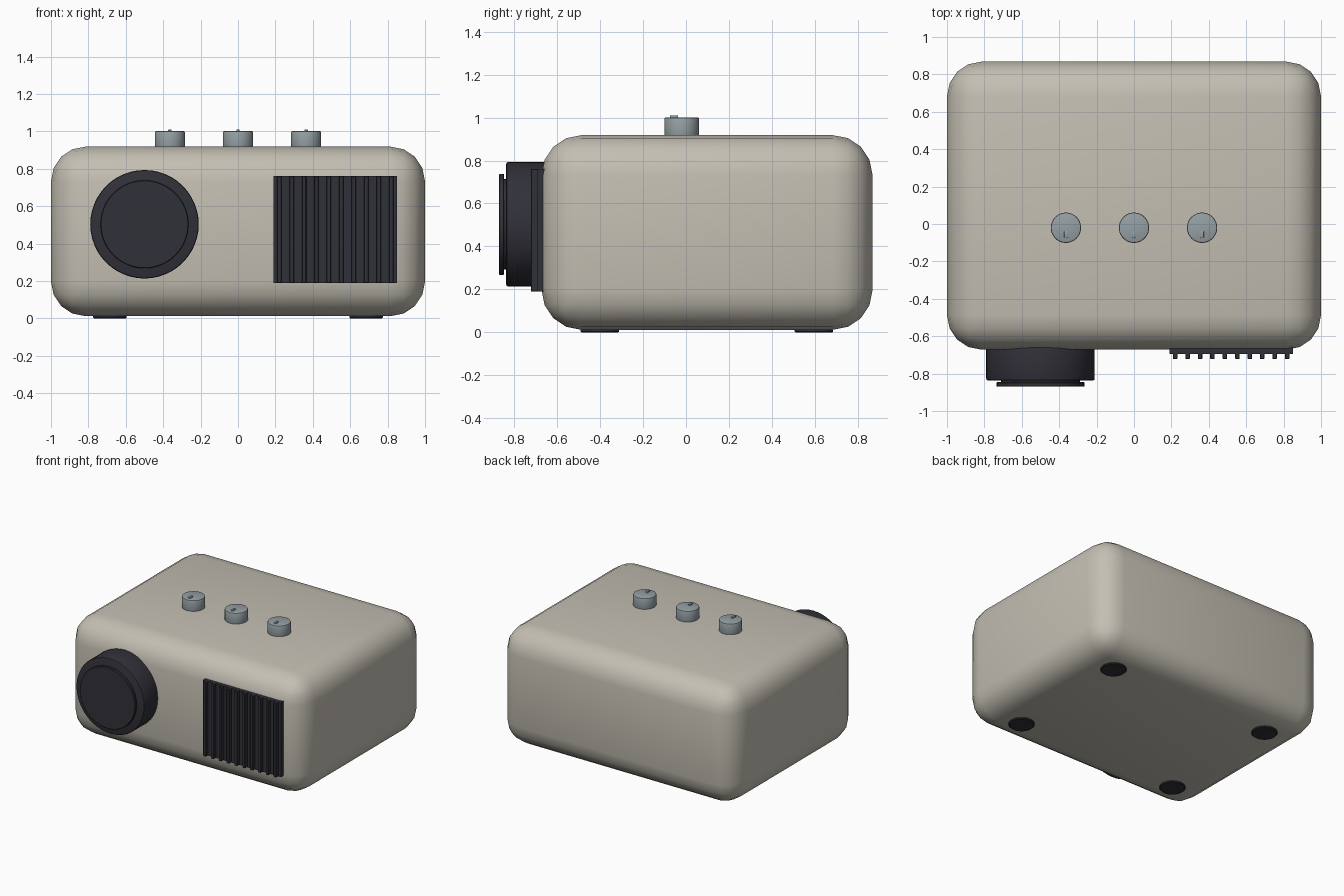
import bpy, math

if "Cube" in bpy.data.objects:
    bpy.data.objects.remove(bpy.data.objects["Cube"])


def material(name, rgb):
    m = bpy.data.materials.new(name)
    m.diffuse_color = (*rgb, 1)
    m.use_nodes = True
    m.node_tree.nodes["Principled BSDF"].inputs["Base Color"].default_value = m.diffuse_color
    return m


BEIGE = material("warm_beige", (0.55, 0.52, 0.45))
DARK = material("dark_charcoal", (0.03, 0.03, 0.04))
GREY = material("blue_grey", (0.30, 0.35, 0.37))


def finish(name, mat, bevel, segments):
    ob = bpy.context.object
    ob.name = name
    ob.data.materials.append(mat)
    bpy.ops.object.transform_apply(location=False, rotation=True, scale=True)
    if bevel:
        b = ob.modifiers.new("bevel", 'BEVEL')
        b.width, b.segments, b.limit_method = bevel, segments, 'ANGLE'
        bpy.ops.object.modifier_apply(modifier="bevel")
    bpy.ops.object.shade_smooth_by_angle(angle=math.radians(35))
    return ob


def box(name, mat, lo, hi, bevel=0, segments=1):
    bpy.ops.mesh.primitive_cube_add(
        size=1, location=[(a + b) / 2 for a, b in zip(lo, hi)])
    bpy.context.object.scale = [b - a for a, b in zip(lo, hi)]
    return finish(name, mat, bevel, segments)


def cylinder(name, mat, centre, r, depth, along_y=False, bevel=0, segments=2, sides=48):
    rot = (math.pi / 2, 0, 0) if along_y else (0, 0, 0)
    bpy.ops.mesh.primitive_cylinder_add(
        vertices=sides, radius=r, depth=depth, location=centre, rotation=rot)
    return finish(name, mat, bevel, segments)


# Rounded case
box("case", BEIGE, (-1, -0.672, 0.012), (1, 0.868, 0.918), 0.185, 4)

# Lens barrel, short stem and front cap
LX, LZ = -0.5, 0.503
cylinder("lens_barrel", DARK, (LX, -0.727, LZ), 0.29, 0.22, True, 0.01)
cylinder("lens_stem", DARK, (LX, -0.84, LZ), 0.21, 0.03, True)
cylinder("lens_cap", DARK, (LX, -0.858, LZ), 0.235, 0.024, True, 0.003, 1)

# Vent plate with vertical slats
box("vent_plate", DARK, (0.19, -0.694, 0.19), (0.85, -0.64, 0.76))
for i in range(10):
    x = 0.22 + i * 0.0665
    box(f"vent_slat_{i + 1}", DARK, (x - 0.012, -0.722, 0.19), (x + 0.012, -0.69, 0.76), 0.003)

# Top knobs with pointer marks
for i, x in enumerate((-0.364, 0, 0.364)):
    cylinder(f"knob_{i + 1}", GREY, (x, -0.02, 0.95), 0.081, 0.102, False, 0.008)
    box(f"knob_pointer_{i + 1}", GREY, (x - 0.009, -0.075, 0.99), (x + 0.009, -0.037, 1.01), 0.004, 2)

# Feet
for i, (x, y) in enumerate([(sx * 0.685, 0.097 + sy * 0.498) for sx in (-1, 1) for sy in (-1, 1)]):
    cylinder(f"foot_{i + 1}", DARK, (x, y, 0.02), 0.09, 0.04, False, 0.005, 1)
